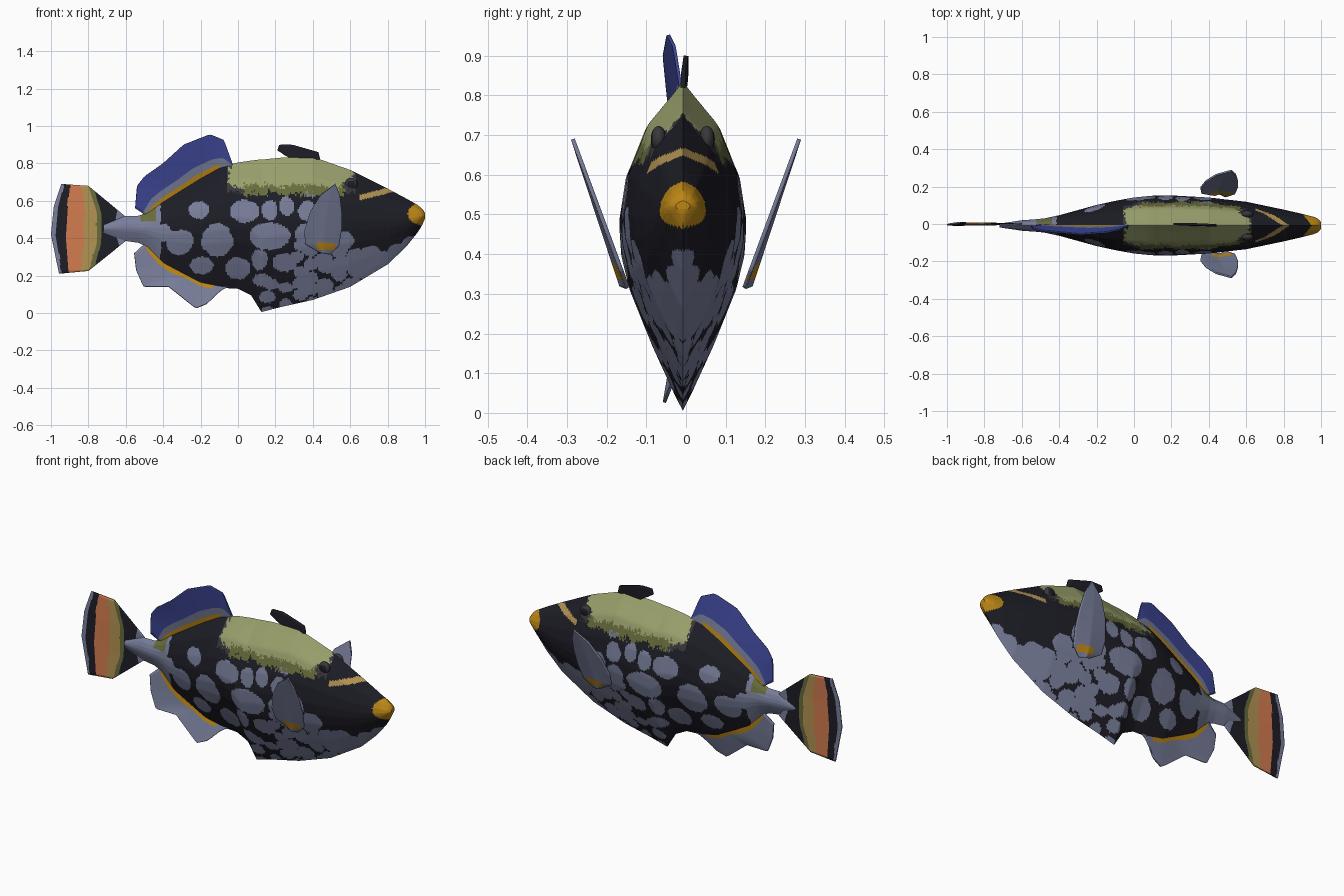
import bpy, bmesh, math, random
from mathutils import Vector, noise

if "Cube" in bpy.data.objects:
    bpy.data.objects.remove(bpy.data.objects["Cube"])

random.seed(4)
COLOURS = {
    "black": (.012, .012, .019), "slate_grey": (.19, .21, .325),
    "light_olive": (.32, .35, .15), "dark_olive": (.135, .15, .045),
    "charcoal": (.04, .04, .045), "yellow": (.5, .24, .008),
    "tan": (.45, .29, .085), "orange": (.65, .2, .08), "blue": (.05, .065, .32),
}
NAMES = list(COLOURS)
MATS = []
for n, c in COLOURS.items():
    m = bpy.data.materials.new(n)
    m.diffuse_color = (*c, 1)
    m.use_nodes = True
    m.node_tree.nodes["Principled BSDF"].inputs["Base Color"].default_value = m.diffuse_color
    MATS.append(m)
IDX = {n: i for i, n in enumerate(NAMES)}


def finish(bm, name, angle=40, thickness=0):
    bmesh.ops.recalc_face_normals(bm, faces=bm.faces)
    me = bpy.data.meshes.new(name)
    bm.to_mesh(me)
    bm.free()
    for m in MATS:
        me.materials.append(m)
    ob = bpy.data.objects.new(name, me)
    bpy.context.collection.objects.link(ob)
    if thickness:
        mod = ob.modifiers.new("thickness", 'SOLIDIFY')
        mod.thickness, mod.offset = thickness, 0
    bpy.context.view_layer.objects.active = ob
    ob.select_set(True)
    bpy.ops.object.shade_smooth_by_angle(angle=math.radians(angle))
    ob.select_set(False)
    return ob


def table(rows, x):
    """Linear lookup of the row values at x."""
    for a, b in zip(rows, rows[1:]):
        if x <= b[0]:
            t = max(0, (x - a[0]) / (b[0] - a[0]))
            return [p + (q - p) * t for p, q in zip(a[1:], b[1:])]
    return list(rows[-1][1:])


def along(points, t):
    """Point at fraction t of an evenly spaced list."""
    f = min(t, .99999) * (len(points) - 1)
    i = int(f)
    return Vector(points[i]).lerp(Vector(points[i + 1]), f - i)


def fin(name, rails, paint, nu=40, nv=40, thickness=.008):
    """Sheet lofted through rails; paint(u, point) names the colour."""
    bm = bmesh.new()
    grid = [[bm.verts.new(along([along(r, j / nv) for r in rails], i / nu))
             for j in range(nv + 1)] for i in range(nu + 1)]
    for i in range(nu):
        for j in range(nv):
            f = bm.faces.new((grid[i][j], grid[i + 1][j], grid[i + 1][j + 1], grid[i][j + 1]))
            f.material_index = IDX[paint((i + .5) / nu, f.calc_center_median())]
    bmesh.ops.remove_doubles(bm, verts=bm.verts, dist=.0002)
    return finish(bm, name, 40, thickness)


# Body stations: x, top, bottom, half width
STATIONS = [
    (-.72, .47, .43, .01), (-.6, .52, .385, .028), (-.53, .52, .375, .033),
    (-.48, .54, .35, .038), (-.4, .6, .26, .055), (-.2, .725, .155, .11),
    (-.1, .78, .135, .132), (0, .805, .13, .15), (.07, .815, .095, .157),
    (.11, .82, .03, .16), (.125, .82, .005, .16), (.22, .83, .03, .16),
    (.4, .835, .07, .15), (.6, .765, .14, .127), (.8, .665, .26, .085),
    (.9, .612, .355, .062), (.96, .578, .43, .047), (.985, .558, .47, .036), (1, .535, .505, .018)]
# Cross-section: height fraction, width fraction
SECTION = [(0, 0), (.05, .13), (.2, .48), (.375, .84), (.48, .97), (.57, 1),
           (.7, .9), (.86, .58), (.95, .2), (1, 0)]
YC = -.008

# Side spots: x, z, radius x, radius z
SPOTS = [
    (-.21, .55, .055, .047), (-.31, .38, .075, .067), (-.195, .255, .062, .048),
    (-.11, .39, .085, .09), (.035, .545, .078, .06), (.17, .55, .042, .055),
    (.17, .41, .11, .072), (0, .24, .07, .058), (.115, .285, .042, .055),
    (.25, .27, .065, .05), (.26, .57, .04, .05), (.37, .545, .05, .055),
    (.36, .42, .055, .06), (-.4, .43, .045, .05), (.39, .64, .035, .022),
    (.47, .46, .05, .06), (.56, .39, .06, .05), (.13, .175, .05, .035)]
# Crowded smaller spots over the front of the belly
for i in range(11):
    for j in range(6):
        x = .17 + i * .076 + random.uniform(-.016, .016)
        z = .02 + j * .07 + (i % 2) * .035 + random.uniform(-.015, .015)
        if z < .37 and not (x < .3 and z > .2):
            r = .035 + .012 * min(1, max(0, (x - .3) * 3))
            SPOTS.append((x, z, r * random.uniform(.95, 1.25), r * random.uniform(.8, 1.0)))


def body_colour(p):
    x, z = p.x, p.z
    n = noise.noise((x * 14, z * 14, 3)) + .5 * noise.noise((x * 45, z * 45, 8))
    if ((x - 1.0) / .093) ** 2 + ((z - .53) / .063) ** 2 < 1:
        return "yellow"
    if .65 < x < .845 and abs(z - .617 - (x - .65) * .25) < .015:
        return "tan"
    if x < -.41 + .02 * n:
        return "dark_olive" if z > .49 and -.52 < x < -.44 else "slate_grey"
    top = table(STATIONS, x)[0]
    if -.06 < x < .63:
        ragged = n * .035 + random.uniform(-.012, .012)
        if z > .685 + ragged and -.05 < x + ragged < .61 and z < top - .004:
            return "light_olive"
        if z > .635 + ragged and .02 < x + ragged < .57:
            return "dark_olive"
        if z > .645 + ragged and (x < .12 or x > .55):
            return "charcoal"
    wob = 1 + .22 * n
    for sx, sz, rx, rz in SPOTS:
        if abs(x - sx) < rx * 1.4 and ((x - sx) / rx) ** 2 + ((z - sz) / rz) ** 2 < wob:
            return "slate_grey"
    return "black"


# Body
NX, NH = 250, 76
bm = bmesh.new()
rings = []
for i in range(NX + 1):
    x = -.72 + 1.72 * i / NX
    top, bot, hw = table(STATIONS, x)
    ring = []
    for k in range(2 * NH):
        h = k / NH if k <= NH else 2 - k / NH
        w = table(SECTION, h)[0] * hw * (1 if k <= NH else -1)
        ring.append(bm.verts.new((x, YC + w, bot + (top - bot) * h)))
    rings.append(ring)
for a, b in zip(rings, rings[1:]):
    for k in range(2 * NH):
        q = (k + 1) % (2 * NH)
        f = bm.faces.new((a[k], a[q], b[q], b[k]))
        f.material_index = IDX[body_colour(f.calc_center_median())]
bm.faces.new(rings[0]).material_index = IDX["slate_grey"]
bm.faces.new(rings[-1]).material_index = IDX["yellow"]
finish(bm, "body", 35)


# Tail fin with bands that follow the trailing edge
def tail_paint(u, p):
    u += .02 * noise.noise((p.z * 18, u * 4, 0))
    for limit, name in ((.1, "slate_grey"), (.4, "black"), (.5, "dark_olive"),
                        (.64, "tan"), (.84, "orange"), (.95, "black")):
        if u < limit:
            return name
    return "slate_grey"


fin("tail_fin", [
    [(-.6, 0, .515), (-.63, 0, .47), (-.63, 0, .43), (-.6, 0, .385)],
    [(-.8, .004, .68), (-.755, 0, .54), (-.755, 0, .37), (-.8, -.004, .225)],
    [(-.945, .006, .69), (-.985, 0, .57), (-1, -.004, .42), (-.957, -.006, .21)]],
    tail_paint, 80, 40)


# Rear fins above and below the body
def dorsal_paint(u, p):
    if u < .16 and -.49 < p.x < -.1:
        return "yellow"
    return "slate_grey" if u < .36 else "blue"


fin("dorsal_fin", [
    [(-.49, -.005, .52), (-.4, -.008, .59), (-.3, -.008, .655), (-.2, -.008, .715),
     (-.1, -.008, .77), (-.03, -.008, .79)],
    [(-.55, -.015, .56), (-.54, -.025, .68), (-.5, -.035, .73), (-.4, -.045, .8),
     (-.29, -.055, .9), (-.15, -.045, .955), (-.075, -.03, .925), (-.03, -.01, .8)]],
    dorsal_paint)
fin("anal_fin", [
    [(-.5, -.005, .37), (-.4, -.008, .27), (-.3, -.008, .215), (-.2, -.008, .165),
     (-.1, -.008, .145), (-.05, -.008, .14)],
    [(-.555, -.015, .32), (-.545, -.02, .23), (-.505, -.03, .14), (-.37, -.035, .14),
     (-.225, -.055, .025), (-.165, -.045, .05), (-.09, -.01, .135)]],
    lambda u, p: "yellow" if u < .18 and -.49 < p.x < -.13 else "slate_grey")

# Folded front spine
fin("spine_fin", [
    [(.25, 0, .845), (.3, -.004, .815), (.44, -.008, .82)],
    [(.21, 0, .87), (.22, 0, .9), (.29, 0, .9), (.43, -.006, .86)]],
    lambda u, p: "black", 8, 16, .012)


# Side fins and eyes, one of each per side
def half_width(x, z):
    top, bot, hw = table(STATIONS, x)
    return hw * table(SECTION, (z - bot) / (top - bot))[0]


for side, s in (("right", -1), ("left", 1)):
    def place(pts, bulge=0):
        return [(x, s * (.152 + (z - .33) * .37 + bulge * (.69 - z)), z) for x, z in pts]
    fin("pectoral_fin_" + side, [
        place([(.43, .33), (.36, .37), (.355, .44), (.385, .54), (.44, .63), (.52, .69)]),
        place([(.455, .32), (.45, .37), (.46, .45), (.475, .54), (.49, .63), (.52, .69)], .04),
        place([(.49, .315), (.54, .36), (.555, .45), (.555, .54), (.545, .63), (.52, .69)])],
        lambda u, p: "yellow" if .34 < p.z < .375 and .42 < p.x < .52 else "slate_grey",
        24, 40, .01)
    bm = bmesh.new()
    bmesh.ops.create_uvsphere(bm, u_segments=20, v_segments=12, radius=.033)
    for v in bm.verts:
        v.co.y *= .6
        v.co += Vector((.605, YC + s * half_width(.605, .69), .69))
    for f in bm.faces:
        d = f.calc_center_median() - Vector((.605, 0, .69))
        f.material_index = IDX["black" if math.hypot(d.x, d.z) < .02 else "charcoal"]
    finish(bm, "eye_" + side, 60)
